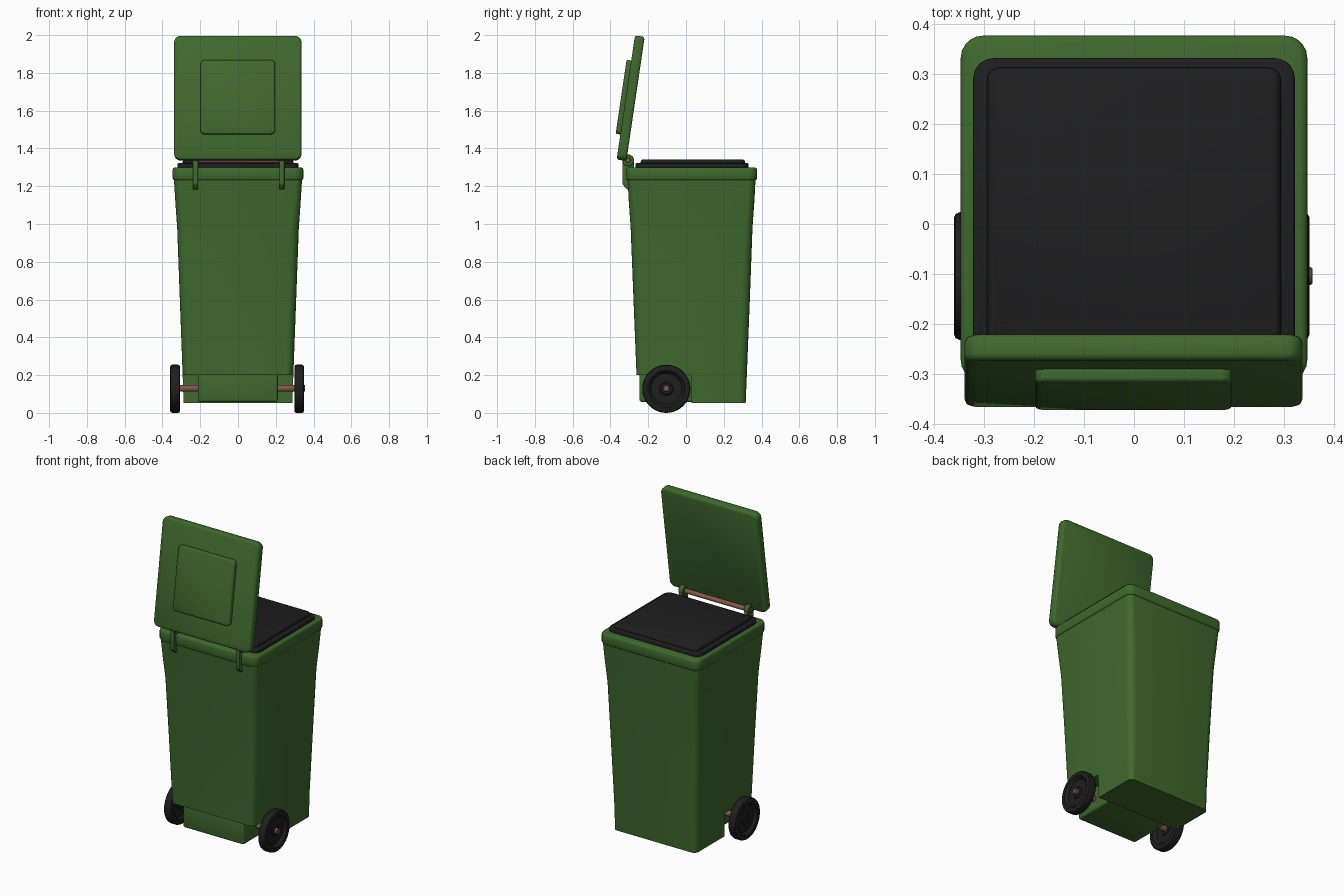
import bpy, bmesh, math
from mathutils import Matrix

if "Cube" in bpy.data.objects:
    bpy.data.objects.remove(bpy.data.objects["Cube"])


def material(name, rgb):
    m = bpy.data.materials.new(name)
    m.diffuse_color = (*rgb, 1)
    m.use_nodes = True
    m.node_tree.nodes["Principled BSDF"].inputs["Base Color"].default_value = m.diffuse_color
    return m


GREEN = material("green_plastic", (0.05, 0.14, 0.027))
BLACK = material("black_rubber", (0.013, 0.013, 0.014))
BROWN = material("brown_metal", (0.22, 0.10, 0.07))


def make(name, bm, mat, matrix=None, angle=50):
    bmesh.ops.recalc_face_normals(bm, faces=bm.faces)
    me = bpy.data.meshes.new(name)
    bm.to_mesh(me)
    bm.free()
    ob = bpy.data.objects.new(name, me)
    bpy.context.collection.objects.link(ob)
    me.materials.append(mat)
    if matrix:
        ob.matrix_world = matrix
    bpy.ops.object.select_all(action='DESELECT')
    ob.select_set(True)
    bpy.context.view_layer.objects.active = ob
    if angle:
        bpy.ops.object.shade_smooth_by_angle(angle=math.radians(angle))
    return ob


def loft(name, sections, mat, matrix=None, angle=50, seg=5):
    """Stack rounded rectangles (half width, y min, y max, z, corner radius)."""
    bm = bmesh.new()
    rings = []
    for hx, y0, y1, z, r in sections:
        ring = []
        for k, (cx, cy) in enumerate([(hx - r, y1 - r), (r - hx, y1 - r),
                                      (r - hx, y0 + r), (hx - r, y0 + r)]):
            for i in range(seg + 1):
                a = math.pi / 2 * (k + i / seg)
                ring.append(bm.verts.new((cx + r * math.cos(a), cy + r * math.sin(a), z)))
        rings.append(ring)
    n = len(rings[0])
    for a, b in zip(rings, rings[1:]):
        for i in range(n):
            j = (i + 1) % n
            bm.faces.new((a[i], a[j], b[j], b[i]))
    bm.faces.new(rings[0])
    bm.faces.new(rings[-1])
    return make(name, bm, mat, matrix, angle)


def slab(name, hx, y0, y1, z0, z1, r, e, mat, matrix=None):
    """Rounded plate with softened top and bottom edges."""
    q = 0.3 * e
    return loft(name, [(hx - e, y0 + e, y1 - e, z0, r - e), (hx - q, y0 + q, y1 - q, z0 + q, r - q),
                       (hx, y0, y1, z0 + e, r), (hx, y0, y1, z1 - e, r),
                       (hx - q, y0 + q, y1 - q, z1 - q, r - q), (hx - e, y0 + e, y1 - e, z1, r - e)],
                mat, matrix)


def extrude_x(name, pts, x0, x1, mat, bevel=0.0):
    """Extrude a (y, z) outline along x."""
    bm = bmesh.new()
    f = bm.faces.new([bm.verts.new((x0, y, z)) for y, z in pts])
    g = bmesh.ops.extrude_face_region(bm, geom=[f])['geom']
    bmesh.ops.translate(bm, vec=(x1 - x0, 0, 0), verts=[v for v in g if isinstance(v, bmesh.types.BMVert)])
    if bevel:
        bmesh.ops.bevel(bm, geom=bm.edges[:], offset=bevel, segments=3, profile=0.5, affect='EDGES')
    return make(name, bm, mat)


def lathe_x(name, profile, loc, mat, seg=40):
    """Spin (radius, x) points about the x axis."""
    bm = bmesh.new()
    vs = [bm.verts.new((x, r, 0)) for r, x in profile]
    es = [bm.edges.new(p) for p in zip(vs, vs[1:])]
    bmesh.ops.spin(bm, geom=vs + es, axis=(1, 0, 0), cent=(0, 0, 0), angle=2 * math.pi, steps=seg)
    bmesh.ops.remove_doubles(bm, verts=bm.verts, dist=1e-5)
    return make(name, bm, mat, Matrix.Translation(loc), 35)


def rod(name, x0, x1, y, z, r, mat):
    e = 0.003
    return lathe_x(name, [(0, x0), (r - e, x0), (r, x0 + e), (r, x1 - e), (r - e, x1), (0, x1)],
                   (0, y, z), mat, 24)


# Tapered body, with the lower front notched out for the wheels
body = loft("bin_body", [(0.288, -0.25, 0.316, 0.052, 0.03), (0.293, -0.262, 0.322, 0.2, 0.04),
                         (0.308, -0.278, 0.338, 0.6, 0.045), (0.322, -0.293, 0.352, 0.98, 0.045),
                         (0.332, -0.303, 0.362, 1.12, 0.04), (0.34, -0.31, 0.369, 1.25, 0.035)],
            GREEN, angle=None)
bm = bmesh.new()
bmesh.ops.create_cube(bm, size=1, matrix=Matrix.Translation((0, -0.47, -0.3)) @ Matrix.Diagonal((2, 1, 1, 1)))
cutter = make("wheel_notch_cutter", bm, GREEN, angle=None)
cutter.hide_render = True
bpy.context.view_layer.objects.active = body
mod = body.modifiers.new("notch", 'BOOLEAN')
mod.operation, mod.object, mod.solver = 'DIFFERENCE', cutter, 'EXACT'
bpy.ops.object.modifier_apply(modifier=mod.name)
bpy.data.objects.remove(cutter)
bpy.ops.object.select_all(action='DESELECT')
body.select_set(True)
bpy.ops.object.shade_smooth_by_angle(angle=math.radians(50))

# Thick collar round the top
slab("top_rim", 0.346, -0.316, 0.376, 1.23, 1.3, 0.045, 0.012, GREEN)

# Stepped black insert closing the mouth
slab("inner_liner", 0.321, -0.268, 0.331, 1.28, 1.322, 0.04, 0.006, BLACK)
slab("inner_liner_step", 0.293, -0.24, 0.312, 1.31, 1.342, 0.025, 0.012, BLACK)

# Open lid and its raised panel, leaning back from the hinge
lid_matrix = Matrix.Translation((-0.001, -0.293, 1.666)) @ Matrix.Rotation(math.radians(81.6), 4, 'X')
slab("lid", 0.337, -0.332, 0.332, -0.026, 0.026, 0.035, 0.012, GREEN, lid_matrix)
slab("lid_panel", 0.197, -0.198, 0.198, 0.01, 0.051, 0.022, 0.008, GREEN, lid_matrix)

# Hinge arms, knuckles and rod
for side, x in (("left", -0.225), ("right", 0.232)):
    extrude_x("hinge_arm_" + side, [(-0.336, 1.335), (-0.276, 1.335), (-0.276, 1.285), (-0.3, 1.28),
                                    (-0.3, 1.18), (-0.312, 1.183), (-0.336, 1.21)],
              x - 0.013, x + 0.013, GREEN, 0.003)
    rod("hinge_knuckle_" + side, x - 0.016, x + 0.016, -0.306, 1.337, 0.031, GREEN)
rod("hinge_rod", -0.248, 0.254, -0.306, 1.337, 0.014, BROWN)

# Axle housing and axle
extrude_x("axle_housing", [(-0.246, 0.058), (0.05, 0.058), (0.05, 0.215), (-0.246, 0.215)],
          -0.213, 0.211, GREEN, 0.012)
rod("axle", -0.345, 0.356, -0.104, 0.13, 0.018, BROWN)

# Wheels with dished faces
half = [(0, 0.014), (0.03, 0.014), (0.036, 0.008), (0.082, 0.008), (0.09, 0.02),
        (0.097, 0.026), (0.117, 0.026), (0.124, 0.023), (0.1275, 0.015)]
tyre = half + [(r, -x) for r, x in reversed(half)]
for side, x in (("left", -0.333), ("right", 0.324)):
    lathe_x("wheel_" + side, tyre, (x, -0.104, 0.1275), BLACK)
